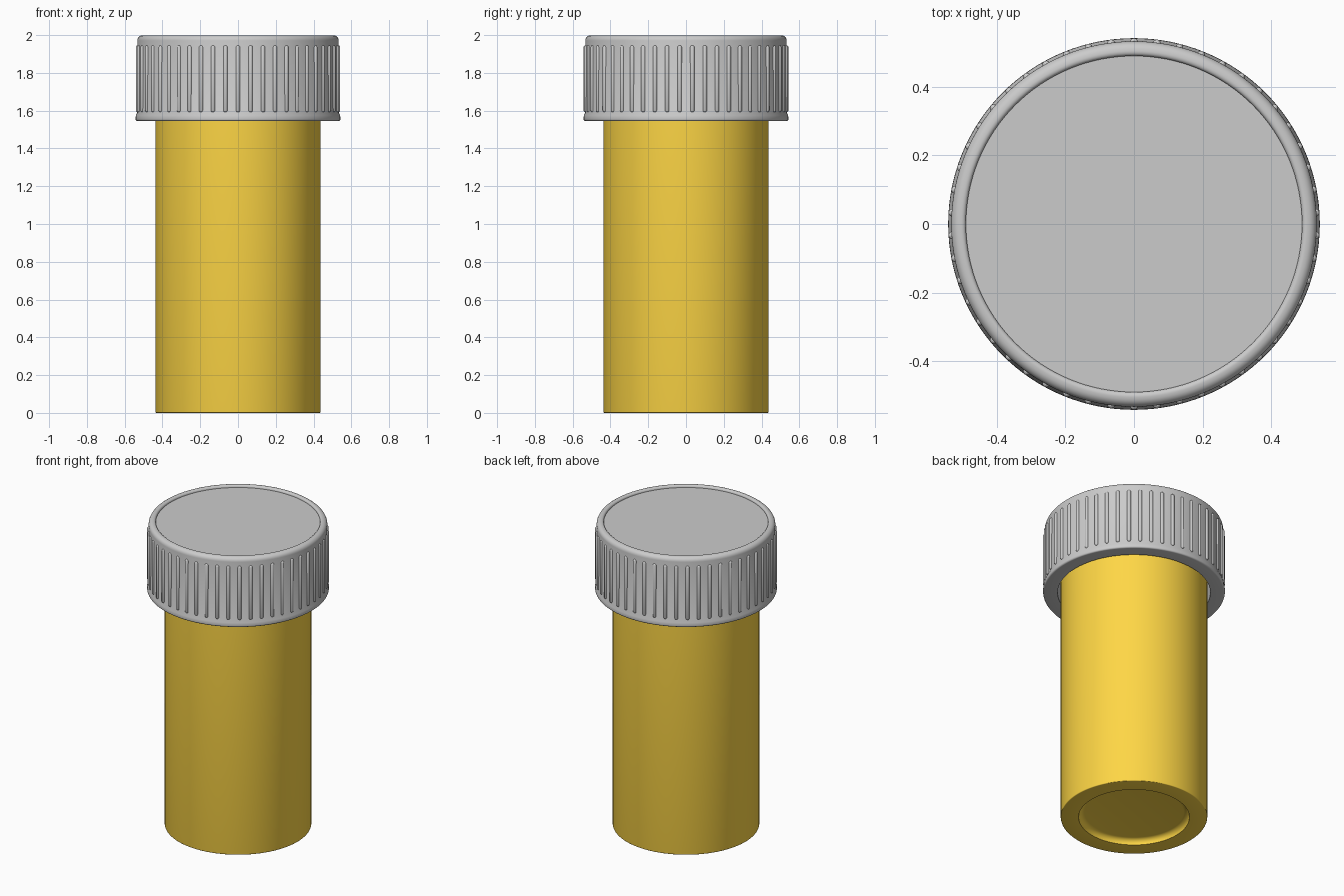
import bpy, bmesh, math
from mathutils import Matrix, Vector

if "Cube" in bpy.data.objects:
    bpy.data.objects.remove(bpy.data.objects["Cube"])


def finish(name, bm, color=None, angle=35):
    bmesh.ops.remove_doubles(bm, verts=bm.verts, dist=1e-5)
    bmesh.ops.recalc_face_normals(bm, faces=bm.faces)
    mesh = bpy.data.meshes.new(name)
    bm.to_mesh(mesh)
    bm.free()
    obj = bpy.data.objects.new(name, mesh)
    bpy.context.collection.objects.link(obj)
    if color:
        mat = bpy.data.materials.new(name + "_color")
        mat.diffuse_color = color
        mat.use_nodes = True
        mat.node_tree.nodes["Principled BSDF"].inputs["Base Color"].default_value = mat.diffuse_color
        mesh.materials.append(mat)
    bpy.ops.object.select_all(action="DESELECT")
    obj.select_set(True)
    bpy.context.view_layer.objects.active = obj
    bpy.ops.object.shade_smooth_by_angle(angle=math.radians(angle))
    return obj


def lathe(name, profile, color=None, steps=128):
    """Spin an (r, z) profile around the z axis."""
    bm = bmesh.new()
    verts = [bm.verts.new((r, 0, z)) for r, z in profile]
    edges = [bm.edges.new(pair) for pair in zip(verts, verts[1:])]
    bmesh.ops.spin(bm, geom=verts + edges, cent=(0, 0, 0), axis=(0, 0, 1),
                   angle=math.tau, steps=steps, use_merge=False)
    return finish(name, bm, color)


def arc(cr, cz, radius, a0, a1, n=6):
    """Points of a fillet in the profile, angles in degrees."""
    return [(cr + radius * math.cos(math.radians(a0 + (a1 - a0) * i / n)),
             cz + radius * math.sin(math.radians(a0 + (a1 - a0) * i / n)))
            for i in range(n + 1)]


# Hollow amber bottle with a rounded recess under its base
lathe("bottle",
      [(0, 0.035)] + arc(0.295, 0.0, 0.035, 90, 0)
      + arc(0.432, 0.005, 0.005, -90, 0, 3)
      + [(0.437, 1.9), (0.40, 1.9), (0.40, 0.08), (0, 0.08)],
      (1.0, 0.68, 0.06, 1))

# Cap shell: open below, rounded rim around a slightly sunken top
lathe("cap",
      [(0, 1.92), (0.455, 1.92), (0.455, 1.545)]
      + arc(0.532, 1.555, 0.01, -90, 0, 4)
      + [(0.541, 1.575), (0.534, 1.59)]
      + arc(0.505, 1.971, 0.028, 0, 90)
      + arc(0.502, 1.987, 0.012, 90, 180, 4)
      + [(0.49, 1.985), (0, 1.985)])

# Grip ribs: 50 slim rounded bars around the cap
RIBS, RIB_R = 50, 0.012
bm = bmesh.new()
for i in range(RIBS):
    a = math.tau * (i + 0.5) / RIBS
    rib = bmesh.ops.create_uvsphere(bm, u_segments=12, v_segments=7, radius=RIB_R)["verts"]
    for v in rib:
        v.co.z += 1.934 if v.co.z > 0 else 1.603
    bmesh.ops.translate(bm, verts=rib, vec=Vector((0.5305, 0, 0)))
    bmesh.ops.rotate(bm, verts=rib, cent=(0, 0, 0), matrix=Matrix.Rotation(a, 3, "Z"))
finish("cap_ribs", bm, angle=60)
